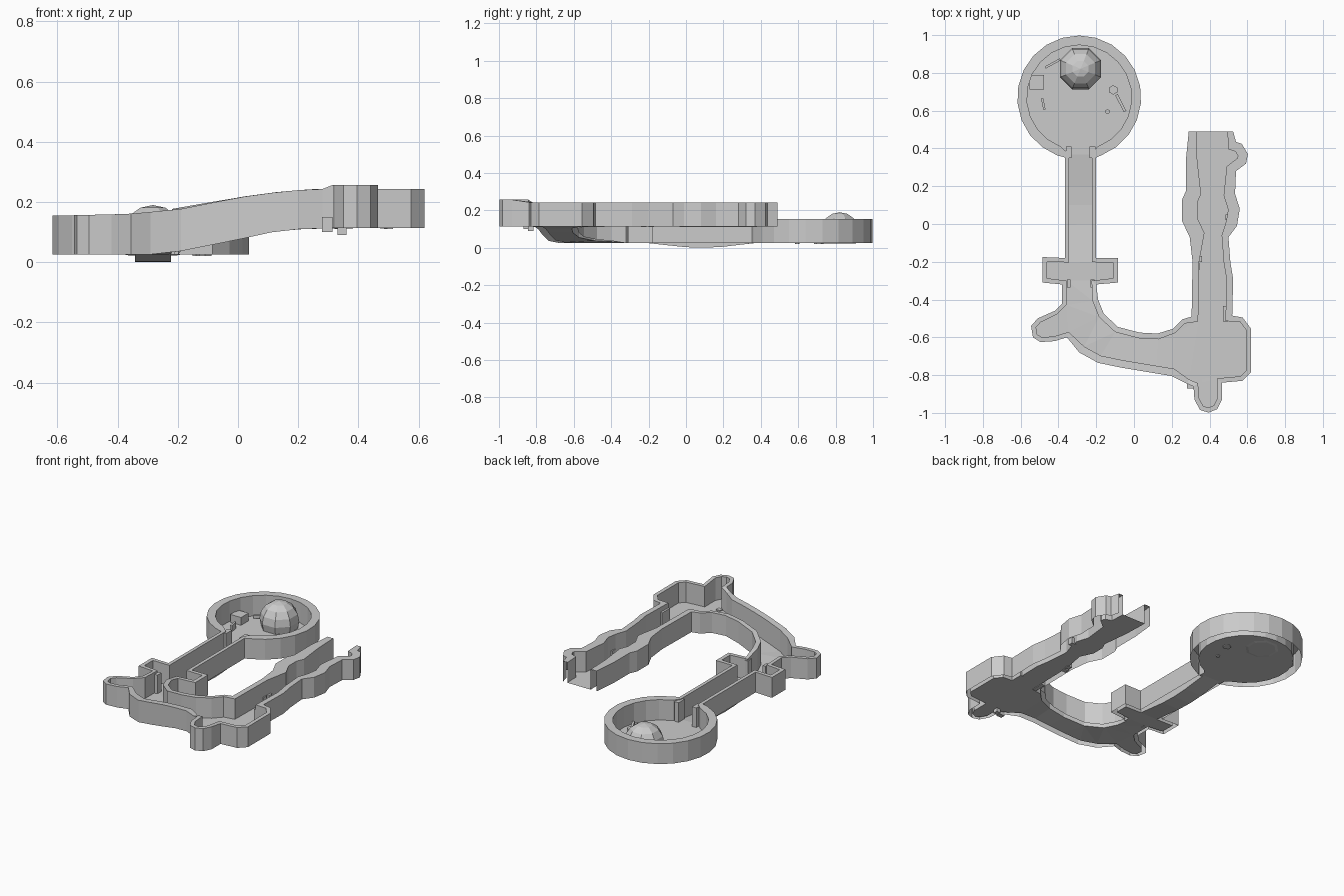
import bpy, bmesh, math
from mathutils import Vector
from mathutils.geometry import delaunay_2d_cdt

if "Cube" in bpy.data.objects:
    bpy.data.objects.remove(bpy.data.objects["Cube"])


def lerp_table(table, x):
    for (x0, a), (x1, b) in zip(table, table[1:]):
        if x <= x1:
            return a + (b - a) * max(0, (x - x0) / (x1 - x0))
    return table[-1][1]


def bottom(x, y):
    if x < 0.1 and y > -0.4:
        return 0.025
    return lerp_table([(-.3, .025), (-.2, .035), (0, .075), (.15, .108), (.3, .113)], x)


def top(x, y):
    if x < 0.1 and y > -0.4:
        return 0.155
    if y < -0.85:
        return 0.257
    return lerp_table([(-.6, .155), (-.37, .16), (-.2, .175), (0, .215), (.15, .236), (.25, .243)], x)


def floor_z(x, y):
    sag = 0
    if x < -0.1 and -0.18 < y < 0.35:
        sag = 0.025 * math.sin(math.pi * (y + 0.18) / 0.53)
    return bottom(x, y) - sag


# Outer outline, counter-clockwise, in groups sharing one wall thickness
groups = [
    (.022, [(-.365, .2), (-.365, -.18)]),                      # corridor, west side
    (.025, [(-.485, -.175), (-.485, -.31)]),                   # cross room, west end
    (.022, [(-.38, -.32), (-.38, -.42), (-.42, -.46)]),
    (.025, [(-.51, -.50), (-.545, -.54), (-.535, -.60), (-.495, -.625),
            (-.42, -.62), (-.355, -.60)]),                     # side lobe
    (.04, [(-.29, -.68), (-.19, -.735), (-.07, -.76), (.2, -.805)]),   # bend and ramp
    (.025, [(.28, -.845), (.315, -.86), (.32, -.93), (.35, -.985), (.395, -.998),
            (.44, -.98), (.465, -.93), (.465, -.84), (.575, -.83), (.62, -.785),
            (.62, -.555), (.575, -.495)]),                     # end room
    (.035, [(.52, -.485), (.525, -.29), (.51, -.2), (.50, -.07)]),
    (.06, [(.545, -.01), (.56, .08), (.535, .16)]),            # rough cave, east side
    (.05, [(.54, .28), (.593, .32), (.603, .37), (.57, .425), (.54, .435)]),
    (.025, [(.525, .49), (.29, .49)]),                         # open end
    (.06, [(.275, .34)]),
    (.08, [(.275, .175), (.255, .13), (.255, .015), (.295, -.07)]),
    (.035, [(.31, -.2), (.305, -.49)]),
    (.025, [(.255, -.505), (.205, -.555)]),
    (.03, [(.125, -.58), (.03, -.575), (-.085, -.545), (-.16, -.475), (-.19, -.40)]),
    (.022, [(-.2, -.32)]),
    (.025, [(-.085, -.31), (-.085, -.18)]),                    # cross room, east end
    (.022, [(-.2, -.18), (-.2, .2), (-.2, .352)]),             # corridor, east side
]
outer = [(Vector(p), w) for w, pts in groups for p in pts]
SIDES = 21
for k in range(SIDES):                                         # round room
    a = math.radians(-69 + 318 * k / (SIDES - 1))
    outer.append((Vector((-.29 + .328 * math.cos(a), .67 + .328 * math.sin(a))), .05))
outer.append((Vector((-.365, .352)), .022))

# Inner outline by mitred inset
pairs, n = [], len(outer)
for i, (p, w) in enumerate(outer):
    d0 = (p - outer[i - 1][0]).normalized()
    d1 = (outer[(i + 1) % n][0] - p).normalized()
    n0, n1 = Vector((-d0.y, d0.x)), Vector((-d1.y, d1.x))
    m = (n0 + n1).normalized()
    q = p + m * w / max(m.dot(n0), 0.6)
    if p.y == Vector((0, .49)).y and p.x > 0.2:
        q = p + Vector((-.03 if p.x > .4 else .04, 0))
    pairs.append((p, q))

# Split long wall runs so they can follow the slope and the sagging floor
rows = []
for i, (p, q) in enumerate(pairs):
    p2, q2 = pairs[(i + 1) % n]
    is_end = abs(p.y - .49) < 1e-4 and abs(p2.y - .49) < 1e-4
    steps = 1 if is_end else max(1, round((p2 - p).length / 0.1))
    for s in range(steps):
        t = s / steps
        rows.append((p.lerp(p2, t), q.lerp(q2, t), is_end))

# Trough: outer skin, rim, inner skin and floor as one open sheet
bm = bmesh.new()
rings = []
for p, q, _ in rows:
    rings.append([bm.verts.new(c) for c in (
        (p.x, p.y, bottom(*p)), (p.x, p.y, top(*p)),
        (q.x, q.y, top(*p)), (q.x, q.y, floor_z(*q)))])
for i, ring in enumerate(rings):
    if rows[i][2]:
        continue
    nxt = rings[(i + 1) % len(rings)]
    for k in range(3):
        bm.faces.new((ring[k], nxt[k], nxt[k + 1], ring[k + 1]))
inner = [q for _, q, _ in rows]
edges = [(i, (i + 1) % len(inner)) for i in range(len(inner))]
res = delaunay_2d_cdt(inner, edges, [], 1, 1e-5)
fv = [bm.verts.new((v.x, v.y, floor_z(*v))) for v in res[0]]
for f in res[2]:
    face = bm.faces.new([fv[k] for k in f])
    face.normal_update()
    if face.normal.z < 0:
        face.normal_flip()
bmesh.ops.remove_doubles(bm, verts=bm.verts, dist=1e-4)
mesh = bpy.data.meshes.new("walled_passage")
bm.to_mesh(mesh)
bm.free()
bpy.context.collection.objects.link(bpy.data.objects.new("walled_passage", mesh))

# Faceted dome sunk into the round room floor
bpy.ops.mesh.primitive_uv_sphere_add(segments=8, ring_count=8, radius=0.118,
                                     location=(-.283, .822, .072), rotation=(0, 0, math.pi / 8))
dome = bpy.context.object
dome.name = "dome"
for v in dome.data.vertices:
    v.co.z = max(v.co.z, -0.05)


def block(name, x, y, z, sx, sy, sz, rot=0):
    bpy.ops.mesh.primitive_cube_add(size=1, location=(x, y, z + sz / 2), rotation=(0, 0, rot))
    o = bpy.context.object
    o.name = name
    o.scale = (sx, sy, sz)


def post(name, x, y, r, h, z=0.02):
    bpy.ops.mesh.primitive_cylinder_add(vertices=6, radius=r, depth=h, location=(x, y, z + h / 2))
    bpy.context.object.name = name


# Furnishings in the round room
block("crate", -.515, .75, .025, .075, .075, .05)
block("plank", -.43, .85, .03, .09, .012, .02, .5)
block("bench", -.48, .635, .025, .012, .06, .04, .2)
block("low_wall", -.07, .64, .025, .1, .015, .03, -1.1)
post("barrel", -.11, .71, .025, .05)
post("stool", -.14, .595, .013, .03)

# Door jambs at the passage mouths
for x in (-.345, -.22):
    block("round_room_jamb", x, .38, .025, .03, .06, .125)
    block("cross_room_jamb", x, -.315, .025, .02, .04, .12)
for x in (.325, .485):
    block("end_room_jamb", x, -.475, .112, .025, .08, .1)

# Loose stones in the cave and beside the end room
for x, y in ((.5, .035), (.345, -.185), (.335, -.225)):
    block("cave_stone", x, y, .11, .03, .03, .04)
block("outside_stone", .297, -.855, .10, .035, .03, .05)
block("hanging_stone", .345, -.83, .09, .03, .03, .03)
